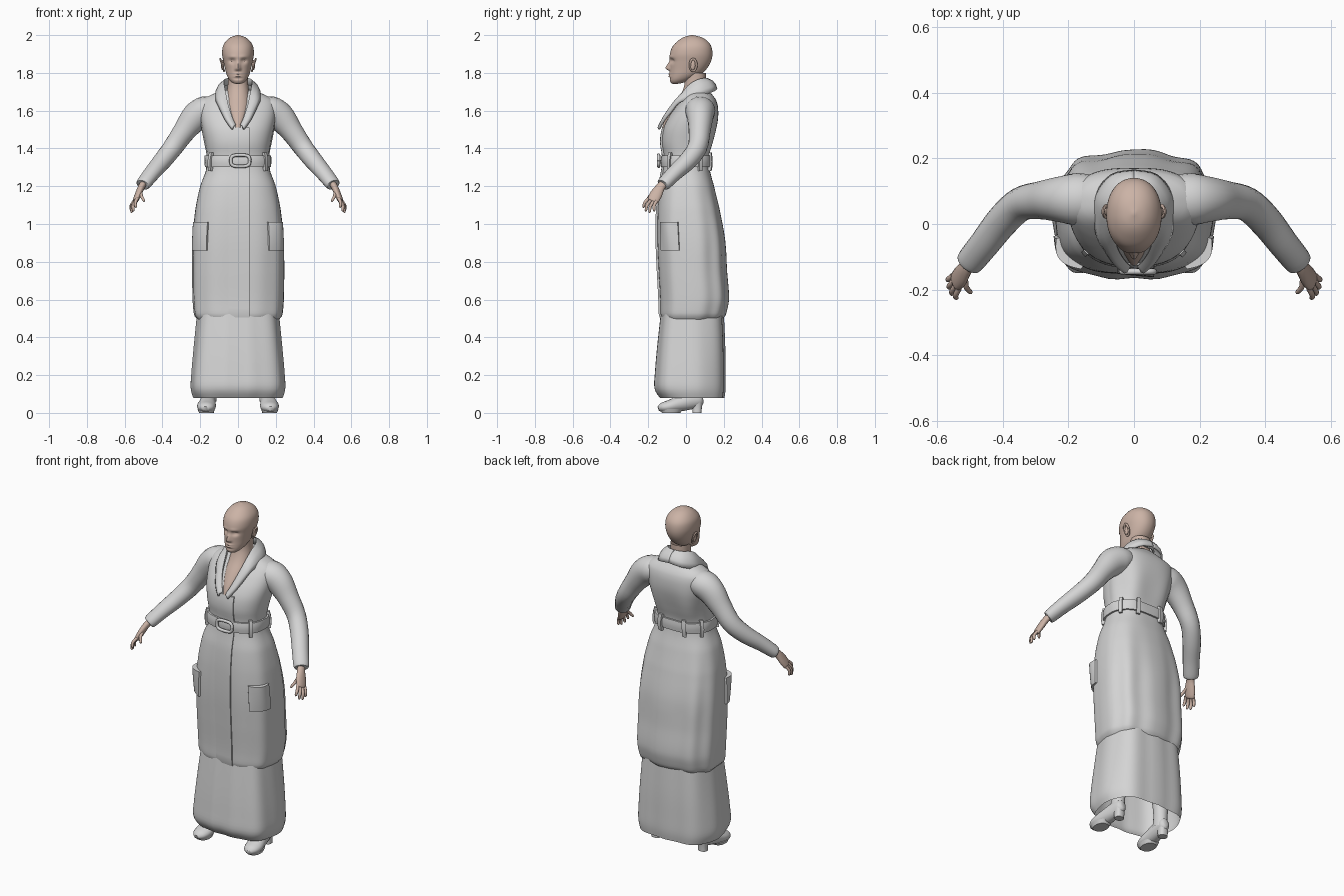
import bpy, bmesh, math
from mathutils import Vector

if "Cube" in bpy.data.objects:
    bpy.data.objects.remove(bpy.data.objects["Cube"])

PI = math.pi


def material(name, col):
    m = bpy.data.materials.new(name)
    m.diffuse_color = (*col, 1)
    m.use_nodes = True
    m.node_tree.nodes["Principled BSDF"].inputs["Base Color"].default_value = m.diffuse_color
    return m


FABRIC = material("pale grey fabric", (0.66, 0.66, 0.66))
SKIN = material("skin", (0.60, 0.45, 0.38))


def obj(name, verts, faces, mat, mirror=False, angle=50):
    me = bpy.data.meshes.new(name)
    me.from_pydata([tuple(v) for v in verts], [], faces)
    bm = bmesh.new()
    bm.from_mesh(me)
    bmesh.ops.recalc_face_normals(bm, faces=bm.faces)
    bm.to_mesh(me)
    bm.free()
    me.materials.append(mat)
    me.shade_smooth()
    me.set_sharp_from_angle(angle=math.radians(angle))
    o = bpy.data.objects.new(name, me)
    bpy.context.collection.objects.link(o)
    if mirror:
        o.modifiers.new("Mirror", 'MIRROR').use_mirror_merge = False
    return o


def skin_rings(rings, closed=True, cap0=False, cap1=False):
    n = len(rings[0])
    verts = [v for r in rings for v in r]
    faces = []
    for i in range(len(rings) - 1):
        for j in range(n if closed else n - 1):
            k = (j + 1) % n
            faces.append((i*n + j, i*n + k, (i+1)*n + k, (i+1)*n + j))
    if cap0:
        faces.append(tuple(range(n)))
    if cap1:
        faces.append(tuple(range(len(verts) - n, len(verts))))
    return verts, faces


def spline(rows, t):
    """Smooth interpolation through rows, t in 0..len-1."""
    i = min(int(t), len(rows) - 2)
    f = t - i
    g = lambda k: rows[max(0, min(k, len(rows) - 1))]
    return [0.5*(2*b + (c-a)*f + (2*a-5*b+4*c-d)*f*f + (3*b-a-3*c+d)*f**3)
            for a, b, c, d in zip(g(i-1), g(i), g(i+1), g(i+2))]


def at_z(rows, z):
    for i in range(len(rows) - 1):
        if z <= rows[i+1][0]:
            break
    t = i + (z - rows[i][0]) / (rows[i+1][0] - rows[i][0])
    return spline(rows, max(0, min(t, len(rows) - 1)))


def oval(rx, yf, yb, th, n=2.0, off=0.0):
    c, s = math.cos(th), math.sin(th)
    x = math.copysign(abs(c)**(2/n), c) * (rx + off)
    y = (yf+yb)/2 + math.copysign(abs(s)**(2/n), s) * ((yb-yf)/2 + off)
    return x, y


def loft(name, rows, mat, n=2.0, seg=48, sub=4, cap0=False, cap1=False, mirror=False, cx=0, warp=None):
    rings = []
    for k in range((len(rows) - 1)*sub + 1):
        z, rx, yf, yb = spline(rows, k/sub)
        ring = []
        for j in range(seg):
            x, y = oval(rx, yf, yb, 2*PI*j/seg, n)
            v = Vector((x + cx, y, z))
            ring.append(warp(v) if warp else v)
        rings.append(ring)
    return obj(name, *skin_rings(rings, True, cap0, cap1), mat, mirror)


def tube(name, pts, mat, ref=(0, 0, 1), seg=20, sub=4, mirror=True):
    """Path rows: x, y, z, radius along ref, radius across."""
    P = [spline(pts, k/sub) for k in range((len(pts)-1)*sub + 1)]
    rings = []
    for k, p in enumerate(P):
        t = (Vector(P[min(k+1, len(P)-1)][:3]) - Vector(P[max(k-1, 0)][:3])).normalized()
        a = Vector(ref)
        a = (a - t*a.dot(t)).normalized()
        b = t.cross(a)
        rings.append([Vector(p[:3]) + a*p[3]*math.cos(2*PI*j/seg) + b*p[4]*math.sin(2*PI*j/seg)
                      for j in range(seg)])
    return obj(name, *skin_rings(rings, True, True, True), mat, mirror)


# ---- coat body: z, half width, front y, back y
COAT = [(0.495, .215, -.125, .185), (0.515, .232, -.135, .205), (0.60, .240, -.137, .222), (0.75, .242, -.145, .212),
        (0.92, .240, -.152, .202), (1.08, .225, -.150, .175), (1.20, .200, -.140, .148), (1.30, .165, -.122, .125),
        (1.36, .163, -.120, .125), (1.43, .174, -.130, .145), (1.50, .188, -.122, .163), (1.56, .198, -.095, .172),
        (1.62, .200, -.055, .170), (1.66, .185, -.022, .158), (1.69, .130, .0, .135), (1.71, .075, .015, .12)]


def expo(z):
    return 2.75 - 0.35*max(0, min(1, (z - 1.0)/0.4))


def coat_point(th, z, off=0.0):
    _, rx, yf, yb = at_z(COAT, z)
    drape = max(0, min(1, (1.25 - z)/0.4))
    off += drape*0.006*math.sin(9*th + 0.6*math.sin(3*z))*(0.6 + 0.4*math.sin(th))
    off += 0.005*math.cos(6*th)*math.exp(-((z - 1.45)/0.12)**2)*(math.sin(th) > 0)
    x, y = oval(rx, yf, yb, th, expo(z), off)
    return Vector((x, y, z))


def angle_of(x, z):
    rx = at_z(COAT, z)[1]
    return -PI/2 + math.copysign(math.asin(min(1, abs(x)/rx)**(expo(z)/2)), x)


zs = [0.495 + (1.71 - 0.495)*k/72 for k in range(73)]
obj("coat", *skin_rings([[coat_point(2*PI*j/96, z) for j in range(96)] for z in zs], True, False, True), FABRIC)


def patch(name, u0, u1, z0, z1, off, nu=16, nz=8, by_x=False):
    """Raised panel that follows the coat; off(u, v) is its height."""
    us = [0] + [i/nu for i in range(nu+1)] + [1]
    vs = [0] + [i/nz for i in range(nz+1)] + [1]
    rings = []
    for b, v in enumerate(vs):
        z = z0 + (z1-z0)*v
        row = []
        for a, u in enumerate(us):
            w = u0 + (u1-u0)*u
            rim = a in (0, len(us)-1) or b in (0, len(vs)-1)
            row.append(coat_point(angle_of(w, z) if by_x else w, z, -.008 if rim else off(u, v)))
        rings.append(row)
    return obj(name, *skin_rings(rings, False), FABRIC, angle=40)


# Front overlap, hem roll, pockets
patch("front_placket", -.05, .058, .505, 1.51, lambda u, v: .001 + .010*u, 8, 40, True)
for side, mid in (("left", -.6), ("right", -PI + .6)):
    patch(side + "_pocket", mid - .36, mid + .36, .86, 1.01,
          lambda u, v: .006 + .014*math.sin(PI*u)*v + .004, 14, 8)

# Belt, loops and buckle
patch("belt", -PI/2, 1.5*PI, 1.302, 1.362, lambda u, v: .010 + .005*math.sin(PI*v), 72, 6)
for k, th in enumerate((-.65, -2.5, .5, 1.2, 1.95, 2.65)):
    patch(f"belt_loop_{k}", th - .07, th + .07, 1.28, 1.378, lambda u, v: .012 + .012*math.sin(PI*v), 3, 6)
bx = [(.012 + .05*math.copysign(abs(math.cos(t))**.6, math.cos(t)), -.145,
       1.335 + .03*math.copysign(abs(math.sin(t))**.6, math.sin(t))) for t in [2*PI*i/24 for i in range(25)]]
tube("buckle", [(*p, .009, .009) for p in bx], FABRIC, (0, 1, 0), 8, 1, False)

# Long underskirt, open at the hem
skirt = loft("underskirt", [(.078, .232, -.135, .200), (.13, .247, -.165, .206), (.22, .243, -.162, .206),
             (.36, .230, -.150, .204), (.56, .210, -.128, .195)], FABRIC, 3.0, 72,
             warp=lambda v: v + Vector((v.x, v.y, 0))*.018*math.sin(9*math.atan2(v.y, v.x)))

# Sleeves
tube("sleeves", [(.11, .075, 1.605, .06, .07), (.17, .075, 1.60, .077, .080), (.225, .075, 1.565, .076, .070),
     (.285, .072, 1.490, .060, .058), (.345, .060, 1.405, .053, .052), (.40, .010, 1.335, .048, .050),
     (.455, -.060, 1.27, .041, .046), (.497, -.112, 1.217, .036, .043), (.505, -.122, 1.207, .031, .037)], FABRIC)

# Hands
tube("palms", [(.495, -.110, 1.222, .022, .018), (.512, -.135, 1.195, .025, .018), (.528, -.158, 1.158, .033, .017),
     (.542, -.175, 1.125, .031, .014), (.546, -.180, 1.117, .022, .008)], SKIN, (-.3, -1, .4), 16)
FINGERS = {"index": ((.533, -.197, 1.135), (.542, -.228, 1.088)), "middle": ((.541, -.186, 1.126), (.556, -.215, 1.068)),
           "ring": ((.547, -.172, 1.120), (.565, -.195, 1.060)), "little": ((.551, -.157, 1.120), (.567, -.170, 1.068)),
           "thumb": ((.514, -.160, 1.170), (.497, -.212, 1.120))}
for nm, (a, b) in FINGERS.items():
    a, b = Vector(a), Vector(b)
    m = a.lerp(b, .5) + Vector((.006, -.005, .003))
    tube(nm + "_fingers", [(*a, .009, .009), (*m, .0085, .0085), (*a.lerp(b, .9), .007, .007), (*b, .003, .003)],
         SKIN, (1, 0, 0), 10, 3)

# Neck and bare chest showing in the open collar
loft("neck", [(1.51, .026, -.127, .05), (1.56, .052, -.106, .08), (1.62, .066, -.070, .10), (1.68, .062, -.030, .11),
     (1.74, .054, -.008, .105), (1.80, .054, -.010, .105)], SKIN, 2.2, 32)


# Turned-down collar and lapels: inner edge and outer edge
COLLAR = [(0, .115, 1.768, 0, .158, 1.712), (.045, .105, 1.768, .066, .145, 1.700), (.074, .065, 1.760, .110, .090, 1.678),
          (.076, .020, 1.735, .116, .030, 1.660), (.068, -.025, 1.685, .108, -.035, 1.640),
          (.055, -.072, 1.625, .086, -.075, 1.592), (.036, -.108, 1.565, .062, -.112, 1.545),
          (.016, -.130, 1.522, .030, -.138, 1.500)]
rings = []
for k in range((len(COLLAR)-1)*4 + 1):
    p = spline(COLLAR, k/4)
    a, b = Vector(p[:3]), Vector(p[3:])
    out = Vector((a.x, a.y - .05, .06)).normalized()
    rings.append([a - Vector((0, 0, .04))*(1 - k/28), a, a.lerp(b, .35) + out*.010, a.lerp(b, .7) + out*.011, b + out*.003])
collar = obj("collar", *skin_rings(rings, False), FABRIC, True, 60)
s = collar.modifiers.new("Thickness", 'SOLIDIFY')
s.thickness, s.offset = .012, 0


# Head with sculpted face
def face(v):
    g = lambda d, w: math.exp(-(d/w)**2)
    if v.y < 0.01:
        ax, d = abs(v.x), 0
        d -= .024*g(ax, .011)*g(v.z - 1.824, .028 if v.z > 1.824 else .010)
        d -= .006*g(ax - .011, .007)*g(v.z - 1.820, .008)
        d += .014*g(ax - .031, .017)*g(v.z - 1.864, .012)
        d -= .005*g(ax - .028, .022)*g(v.z - 1.884, .008)
        d -= .007*g(ax, .020)*(g(v.z - 1.795, .005) + g(v.z - 1.782, .005))
        d += .004*g(ax, .025)*g(v.z - 1.770, .006)
        v.y += d
    return v


loft("head", [(1.742, .012, -.070, -.045), (1.748, .030, -.080, -.015), (1.765, .047, -.087, .030), (1.79, .060, -.086, .075),
     (1.82, .068, -.085, .108), (1.86, .077, -.085, .132), (1.90, .084, -.085, .140), (1.94, .080, -.071, .134),
     (1.97, .062, -.042, .112), (1.99, .036, -.010, .078), (2.0, .004, .028, .036)], SKIN, 2.15, 80, 6, True, True, warp=face)


def ball(name, loc, size):
    rings = [[Vector((loc[0] + size[0]*math.cos(a)*math.sin(b), loc[1] + size[1]*math.sin(a)*math.sin(b),
                      loc[2] + size[2]*math.cos(b))) for a in [2*PI*j/16 for j in range(16)]]
             for b in [.05 + (PI - .1)*i/10 for i in range(11)]]
    return obj(name, *skin_rings(rings, True, True, True), SKIN, True)


ball("eyes", (.031, -.053, 1.864), (.013, .012, .009))
ear = [(.084 + .010*math.sin(t), .038 + .017*math.cos(t), 1.842 + .032*math.sin(t), .005, .006)
       for t in [2*PI*i/16 for i in range(17)]]
tube("ear_rims", ear, SKIN, (1, 0, 0), 8, 1)
ball("ears", (.082, .036, 1.842), (.008, .014, .028))

# Shoes with heels, and boot shafts under the skirt
tube("shoes", [(.172, -.146, .022, .018, .012), (.170, -.125, .028, .040, .026), (.167, -.085, .035, .050, .034),
     (.162, -.03, .050, .044, .042), (.156, .03, .066, .037, .046), (.152, .075, .072, .030, .038),
     (.151, .090, .074, .015, .022)], FABRIC, (1, 0, 0))
loft("heels", [(0, .026, .035, .082), (.03, .026, .034, .084), (.06, .030, .025, .088)], FABRIC, 2.6, 20, 2, True, True, True, .154)
loft("soles", [(0, .038, -.128, -.03), (.02, .046, -.138, -.015)], FABRIC, 2.3, 24, 1, True, True, True, .168)
loft("boot_shafts", [(.06, .036, -.01, .085), (.14, .038, .005, .085), (.28, .050, -.01, .10), (.48, .055, -.02, .10)],
     FABRIC, 2, 24, 3, False, True, True, .15)
